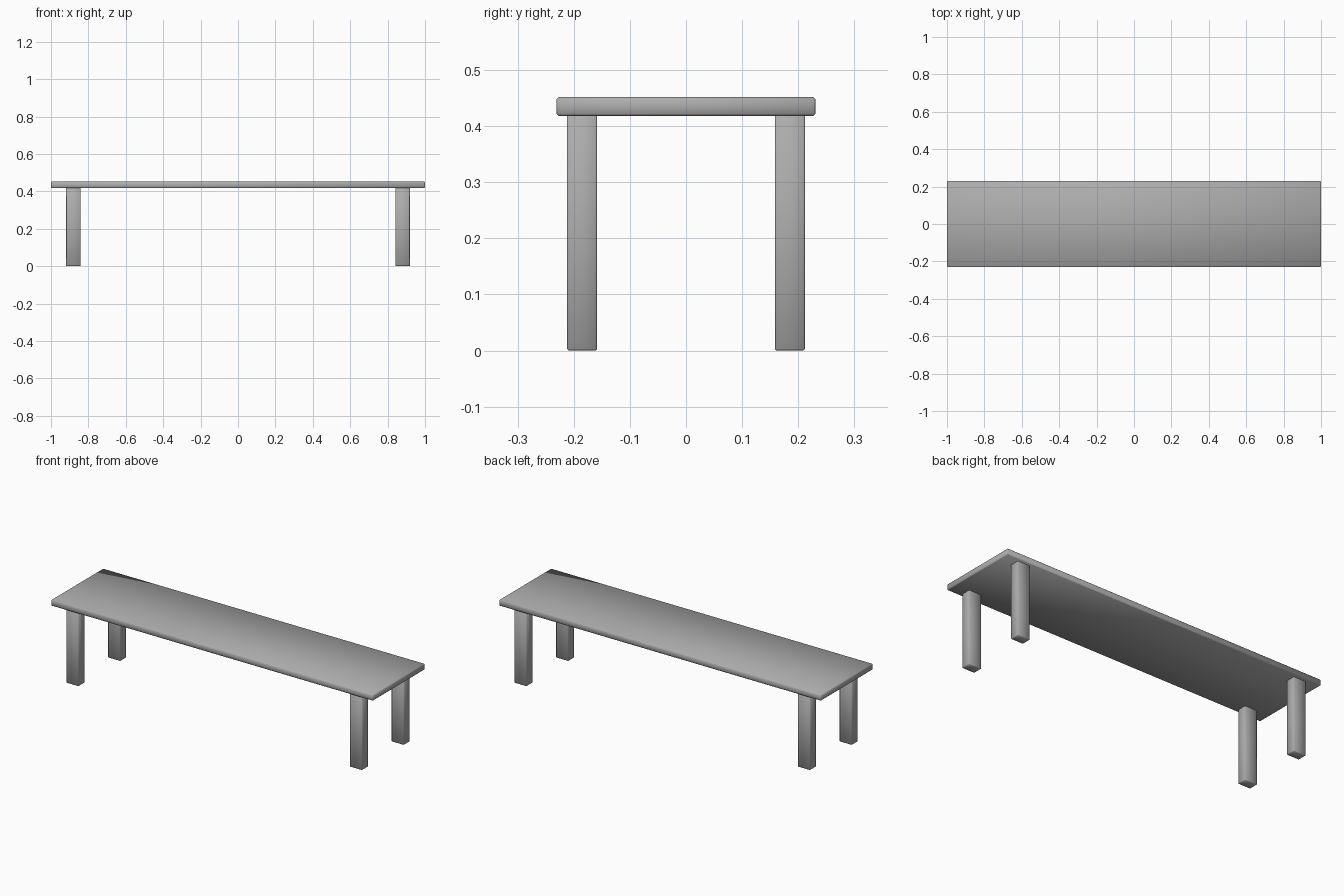
import bpy

if "Cube" in bpy.data.objects:
    bpy.data.objects.remove(bpy.data.objects["Cube"])

grey = bpy.data.materials.new("dark_grey")
grey.diffuse_color = (0.42, 0.42, 0.42, 1)
grey.use_nodes = True
grey.node_tree.nodes["Principled BSDF"].inputs["Base Color"].default_value = grey.diffuse_color


def rounded_box(name, lo, hi, radius):
    """Box between two corners with eased edges and smooth shading."""
    centre = [(a + b) / 2 for a, b in zip(lo, hi)]
    bpy.ops.mesh.primitive_cube_add(size=1, location=centre)
    ob = bpy.context.object
    ob.name = name
    ob.scale = [b - a for a, b in zip(lo, hi)]
    bpy.ops.object.transform_apply(location=False, rotation=False, scale=True)
    bevel = ob.modifiers.new("soft_edges", 'BEVEL')
    bevel.width = radius
    bevel.segments = 1
    bpy.ops.object.shade_smooth()
    ob.data.materials.append(grey)
    return ob


# Long seat plank
rounded_box("seat", (-1, -0.231, 0.418), (1, 0.231, 0.452), 0.004)

# Four legs, inset from the corners
for side, sx in (("left", -1), ("right", 1)):
    for end, sy in (("front", -1), ("back", 1)):
        x, y = sx * 0.8805, sy * 0.1853
        rounded_box(f"{end}_{side}_leg",
                    (x - 0.0385, y - 0.027, 0),
                    (x + 0.0385, y + 0.027, 0.42), 0.003)
